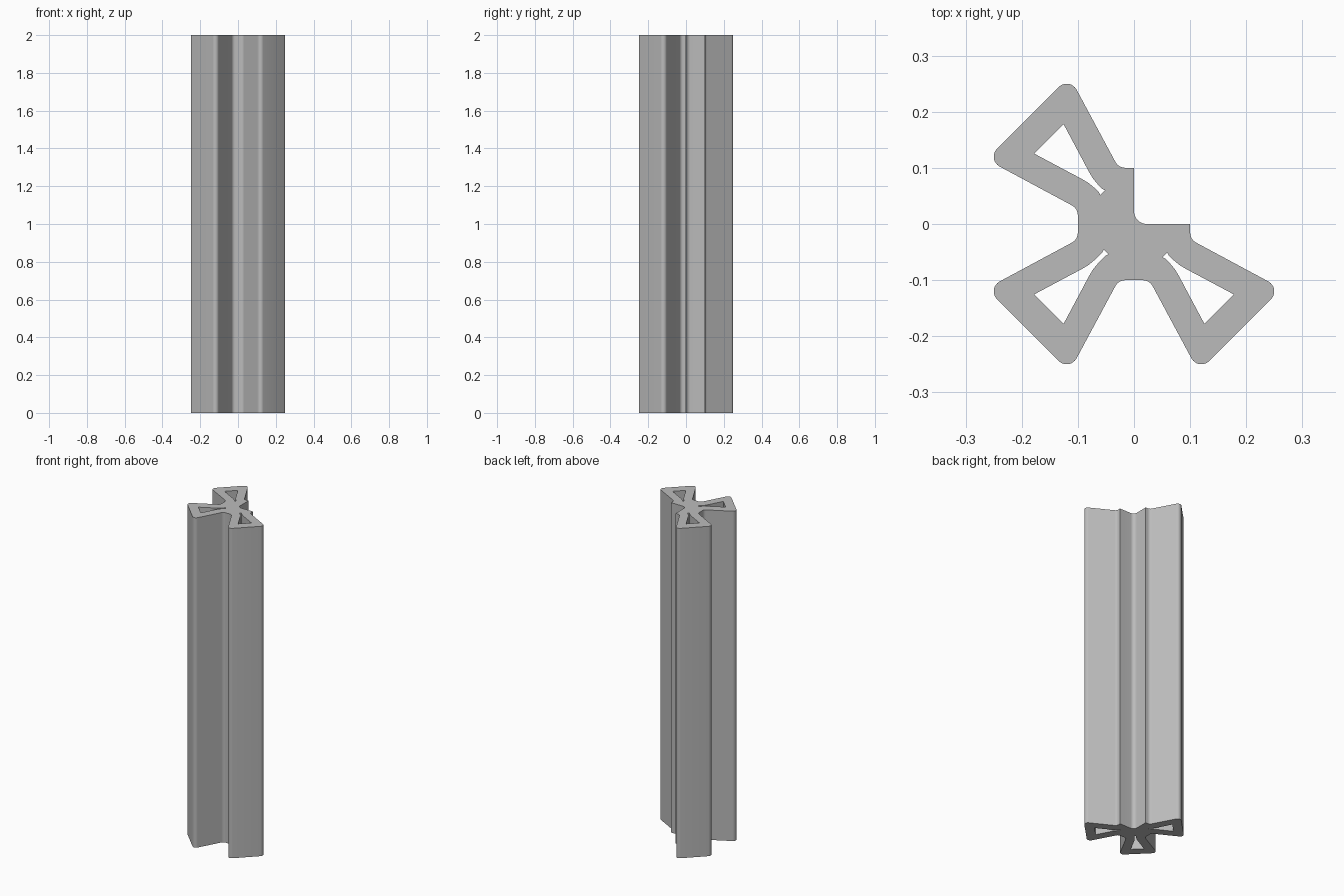
import bpy, bmesh, math

if "Cube" in bpy.data.objects:
    bpy.data.objects.remove(bpy.data.objects["Cube"])

HEIGHT = 2.0


def arc(cx, cy, r, a0, a1, n):
    """Points along a circular arc, angles in degrees."""
    return [(cx + r * math.cos(math.radians(a0 + (a1 - a0) * i / n)),
             cy + r * math.sin(math.radians(a0 + (a1 - a0) * i / n)))
            for i in range(n + 1)]


def mirrored(half):
    """Complete a half profile by reflecting it in the diagonal."""
    return half + [(y, x) for x, y in reversed(half)]


def place(points, sx, sy):
    return [(x * sx, y * sy) for x, y in points]


# Triangular lobe: root fillet, then rounded outer corner
lobe = mirrored(arc(0.12, 0.0155, 0.02, 180, 118, 4)
                + arc(0.23, 0.12, 0.02, -62, 45, 8))


def lobe_hole(tip):
    """Triangular hole narrowing to a waisted slit that ends at the tip."""
    t = tip / 2
    return mirrored([(t + 0.0042, t - 0.0042), (t + 0.0070, t + 0.0015),
                     (0.0690, 0.0630), (0.0750, 0.0683), (0.0820, 0.0737),
                     (0.0920, 0.0797), (0.1780, 0.1255)])


# Outer outline, counter-clockwise, with the filleted square notch
outline = (place(lobe, -1, -1)
           + place(lobe[::-1], 1, -1)
           + [(0.1, 0.0)]
           + arc(0.023, 0.023, 0.023, 270, 180, 8)
           + [(0.0, 0.1)]
           + place(lobe[::-1], -1, 1))
holes = [place(lobe_hole(0.099), -1, -1),
         place(lobe_hole(0.110), 1, -1),
         place(lobe_hole(0.112), -1, 1)]

# Fill the cross-section and extrude it to full height
bm = bmesh.new()
edges = []
for loop in [outline] + holes:
    verts = [bm.verts.new((x, y, 0)) for x, y in loop]
    edges += [bm.edges.new((v, verts[(i + 1) % len(verts)]))
              for i, v in enumerate(verts)]
bmesh.ops.triangle_fill(bm, edges=edges, use_beauty=True, use_dissolve=False)
extruded = bmesh.ops.extrude_face_region(bm, geom=bm.faces[:], use_keep_orig=True)
bmesh.ops.translate(bm, vec=(0, 0, HEIGHT),
                    verts=[g for g in extruded["geom"]
                           if isinstance(g, bmesh.types.BMVert)])
bmesh.ops.recalc_face_normals(bm, faces=bm.faces[:])
mesh = bpy.data.meshes.new("extruded_profile")
bm.to_mesh(mesh)
bm.free()

grey = bpy.data.materials.new("plain grey")
grey.diffuse_color = (0.5, 0.5, 0.5, 1)
grey.use_nodes = True
grey.node_tree.nodes["Principled BSDF"].inputs["Base Color"].default_value = grey.diffuse_color
mesh.materials.append(grey)

profile = bpy.data.objects.new("extruded_profile", mesh)
bpy.context.collection.objects.link(profile)
bpy.context.view_layer.objects.active = profile
profile.select_set(True)
bpy.ops.object.shade_smooth_by_angle(angle=math.radians(30))
